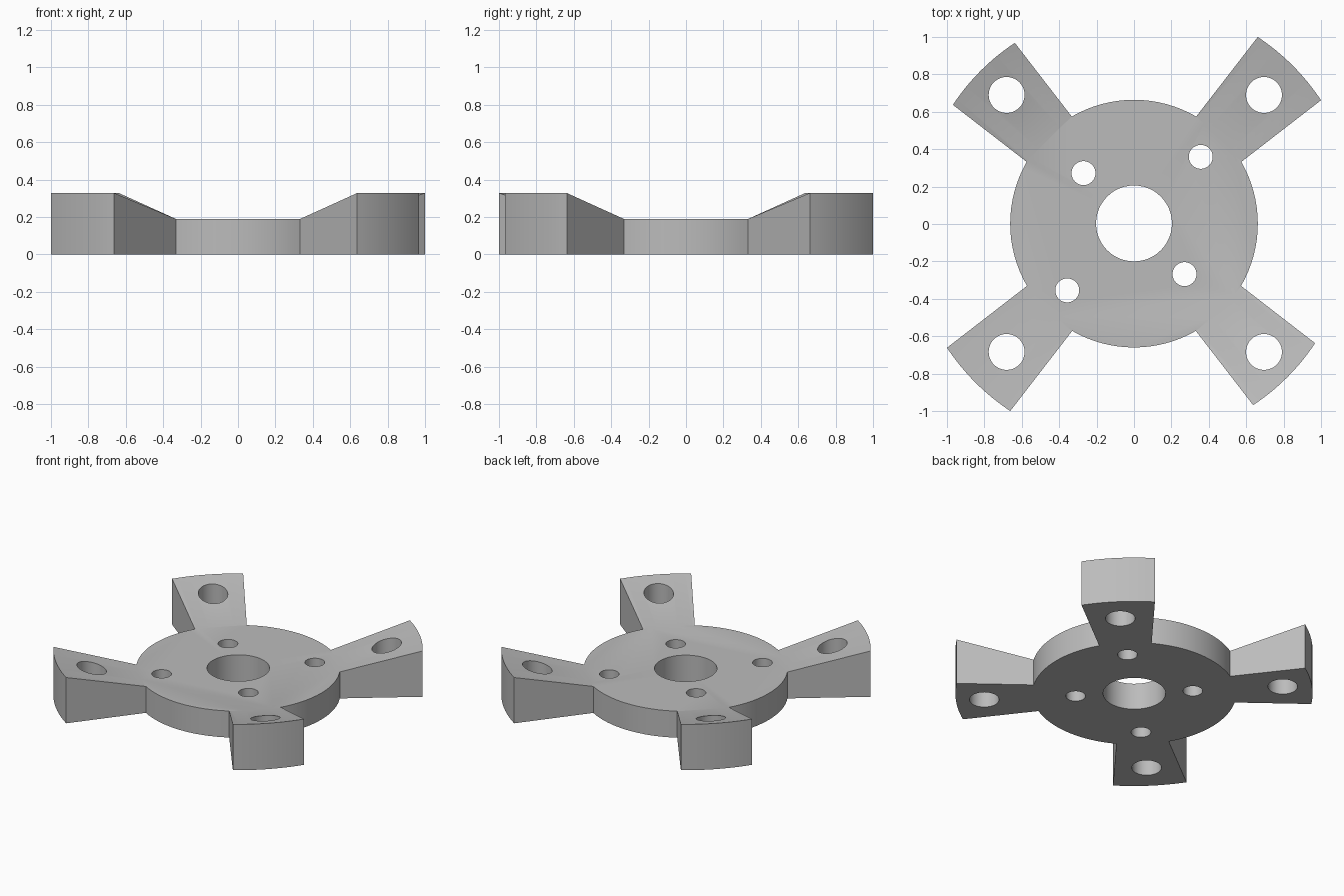
import bpy, bmesh, math
from mathutils import Matrix

cube = bpy.data.objects.get("Cube")
if cube:
    bpy.data.objects.remove(cube)

HUB_R, HUB_H, ARM_H = 0.662, 0.19, 0.328
CHORD, HALF = 0.642, 0.171          # where an arm meets the hub, and its half width

metal = bpy.data.materials.new("Grey metal")
metal.use_nodes = True
grey = (0.5, 0.5, 0.5, 1)
metal.diffuse_color = grey
metal.node_tree.nodes["Principled BSDF"].inputs["Base Color"].default_value = grey


def make_object(name, bm):
    bmesh.ops.recalc_face_normals(bm, faces=bm.faces)
    mesh = bpy.data.meshes.new(name)
    bm.to_mesh(mesh)
    bm.free()
    mesh.materials.append(metal)
    obj = bpy.data.objects.new(name, mesh)
    bpy.context.collection.objects.link(obj)
    return obj


def cylinder(name, x, y, radius, low, high, sides):
    bm = bmesh.new()
    place = Matrix.Translation((x, y, (low + high) / 2))
    bmesh.ops.create_cone(bm, cap_ends=True, segments=sides, radius1=radius,
                          radius2=radius, depth=high - low, matrix=place)
    return make_object(name, bm)


def arm(name, degrees, reach, steps=12):
    """Flared arm whose top climbs from the hub to a curved outer end."""
    # Half width grows linearly along the arm; the corner lies on the end arc
    flare = 0.128
    corner = CHORD
    while math.hypot(corner, HALF + flare * (corner - CHORD)) < reach:
        corner += 0.0005
    spread = math.atan2(HALF + flare * (corner - CHORD), corner)
    inner = CHORD - 0.1
    inner_half = HALF - 0.1 * flare
    inner_z = HUB_H - 0.1 * (ARM_H - HUB_H) / (corner - CHORD)
    bm = bmesh.new()
    rows = []
    for i in range(steps + 1):
        t = 2 * i / steps - 1
        near = (inner, inner_half * t)
        far = (reach * math.cos(spread * t), reach * math.sin(spread * t))
        section = [(*near, 0), (*far, 0), (*far, ARM_H), (*near, inner_z)]
        rows.append([bm.verts.new(p) for p in section])
    for a, b in zip(rows, rows[1:]):
        for k in range(4):
            n = (k + 1) % 4
            bm.faces.new((a[k], a[n], b[n], b[k]))
    bm.faces.new(rows[0])
    bm.faces.new(rows[-1])
    bm.transform(Matrix.Rotation(math.radians(degrees), 4, "Z"))
    return make_object(name, bm)


def combine(target, tool, operation):
    mod = target.modifiers.new(operation.title(), "BOOLEAN")
    mod.operation, mod.solver, mod.object = operation, "EXACT", tool
    bpy.context.view_layer.objects.active = target
    bpy.ops.object.modifier_apply(modifier=mod.name)
    bpy.data.objects.remove(tool)


# Round hub with four arms; one diagonal pair is slightly longer
hub = cylinder("mounting_hub", 0, 0.002, HUB_R, 0, HUB_H, 96)
for i in range(4):
    combine(hub, arm("arm", 45 + 90 * i, (1.199, 1.159)[i % 2]), "UNION")

# Centre bore, arm bolt holes, and hub screw holes on two pitch circles
holes = [(0, 0.003, 0.203)]
for sx in (-1, 1):
    for sy in (-1, 1):
        holes.append((0.688 * sx + 0.007, 0.687 * sy + 0.003, 0.096))
        offset = 0.357 if sx == sy else 0.27
        holes.append((offset * sx, offset * sy + 0.002, 0.064))
for x, y, radius in holes:
    combine(hub, cylinder("hole_cutter", x, y, radius, -0.1, 0.5, 48), "DIFFERENCE")

bpy.ops.object.select_all(action="DESELECT")
hub.select_set(True)
bpy.context.view_layer.objects.active = hub
bpy.ops.object.shade_smooth_by_angle(angle=math.radians(20))
